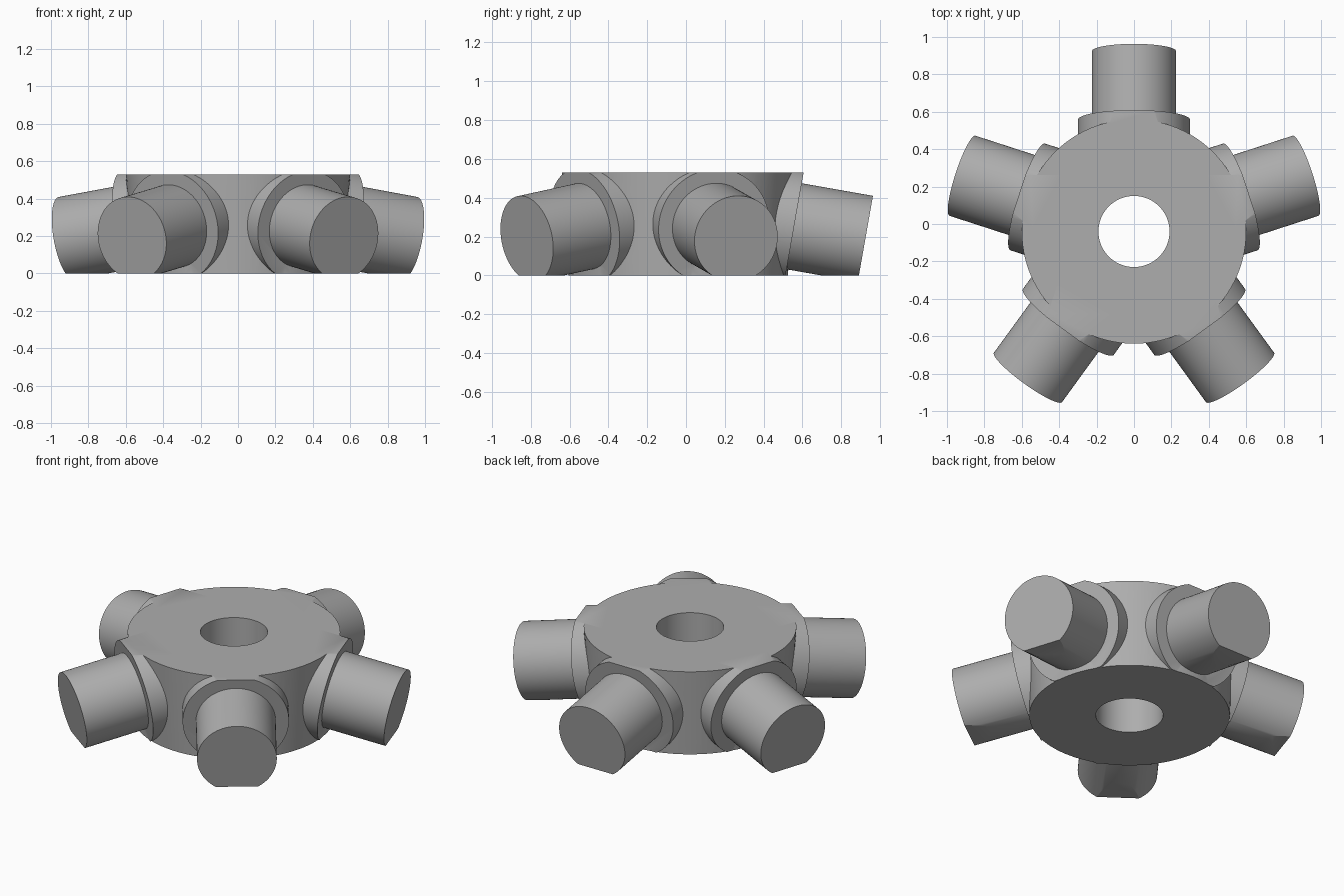
import bpy, math
from mathutils import Vector, Matrix

HUB_Y, HEIGHT = -0.04, 0.53
TILT = math.radians(10)
AXIS_Z = 0.358          # height where the arm axes meet the hub axis

old = bpy.data.objects.get("Cube")
if old:
    bpy.data.objects.remove(old, do_unlink=True)

grey = bpy.data.materials.new("plain_grey")
grey.use_nodes = True
colour = (0.42, 0.42, 0.42, 1)
grey.diffuse_color = colour
grey.node_tree.nodes["Principled BSDF"].inputs["Base Color"].default_value = colour


def cone(name, r_bottom, r_top, depth, matrix):
    bpy.ops.mesh.primitive_cone_add(vertices=96, radius1=r_bottom, radius2=r_top, depth=depth)
    ob = bpy.context.object
    ob.name = name
    ob.data.transform(matrix)
    ob.data.materials.append(grey)
    return ob


def boolean(target, other, operation):
    mod = target.modifiers.new(operation.lower(), 'BOOLEAN')
    mod.operation, mod.object, mod.solver = operation, other, 'EXACT'
    bpy.context.view_layer.objects.active = target
    bpy.ops.object.modifier_apply(modifier=mod.name)
    bpy.data.objects.remove(other, do_unlink=True)


def spoke(name, radius, start, end, angle):
    """Cylinder along a drooping axis, between two distances from the hub axis."""
    reach = (end - start) / math.cos(TILT)
    mid = (start + end) / 2
    place = (Matrix.Translation((0, HUB_Y, 0)) @ Matrix.Rotation(angle, 4, 'Z')
             @ Matrix.Translation((mid, 0, AXIS_Z - mid * math.tan(TILT)))
             @ Matrix.Rotation(math.pi / 2 + TILT, 4, 'Y'))
    return cone(name, radius, radius, reach, place)


# Hub, slightly narrower at the bottom
centre = Matrix.Translation((0, HUB_Y, HEIGHT / 2))
hub = cone("hub", 0.565, 0.60, HEIGHT, centre)

# Five collars with drooping round arms
for i in range(5):
    angle = math.radians(90 + 72 * i)
    boolean(hub, spoke("collar", 0.30, 0.38, 0.597, angle), 'UNION')
    boolean(hub, spoke("arm", 0.225, 0.42, 0.964, angle), 'UNION')

# Trim flat at top and bottom, then bore the centre
bpy.ops.mesh.primitive_cube_add(size=1)
slab = bpy.context.object
slab.data.transform(Matrix.Translation((0, 0, HEIGHT / 2)) @ Matrix.Diagonal((3, 3, HEIGHT, 1)))
slab.data.materials.append(grey)
boolean(hub, slab, 'INTERSECT')
boolean(hub, cone("bore", 0.19, 0.19, 2, centre), 'DIFFERENCE')

bpy.ops.object.select_all(action='DESELECT')
hub.select_set(True)
bpy.context.view_layer.objects.active = hub
bpy.ops.object.shade_smooth_by_angle(angle=math.radians(25))
